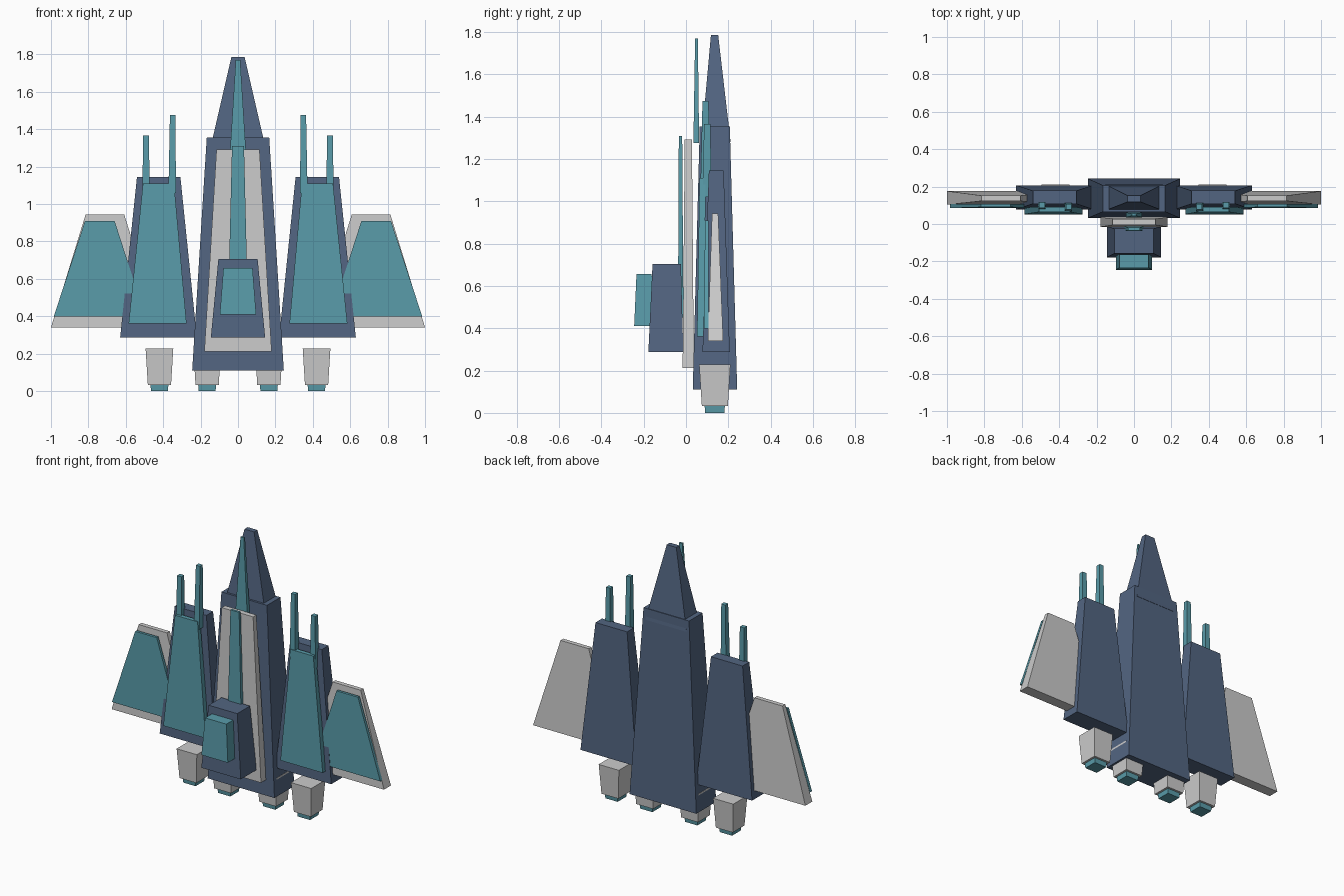
import bpy, bmesh


def material(name, rgb):
    m = bpy.data.materials.new(name)
    m.diffuse_color = (*rgb, 1)
    return m


BLUE = material("hull_blue", (0.085, 0.13, 0.22))
TEAL = material("panel_teal", (0.10, 0.33, 0.40))


def block(name, z, bottom, top, mat=None, mirror=False):
    """Tapered box; z = (low, high), bottom and top = (x0, x1, y0, y1)."""
    for side in ((1, -1) if mirror else (1,)):
        bm = bmesh.new()
        rings = []
        for h, (x0, x1, y0, y1) in zip(z, (bottom, top)):
            corners = ((x0, y0), (x1, y0), (x1, y1), (x0, y1))
            rings.append([bm.verts.new((side * x, y, h)) for x, y in corners])
        low, high = rings
        bm.faces.new(low[::-1])
        bm.faces.new(high)
        for i in range(4):
            j = (i + 1) % 4
            bm.faces.new((low[i], low[j], high[j], high[i]))
        bmesh.ops.recalc_face_normals(bm, faces=bm.faces)
        label = name + ("" if not mirror else "_right" if side > 0 else "_left")
        mesh = bpy.data.meshes.new(label)
        bm.to_mesh(mesh)
        bm.free()
        if mat:
            mesh.materials.append(mat)
        bpy.context.collection.objects.link(bpy.data.objects.new(label, mesh))


# Central hull and nose
block("hull", (0.11, 1.355), (-0.245, 0.245, 0.032, 0.242), (-0.167, 0.167, 0.065, 0.207), BLUE)
block("nose", (1.28, 1.787), (-0.152, 0.152, 0.072, 0.211), (-0.035, 0.035, 0.118, 0.152), BLUE)
block("nose_strip", (1.275, 1.77), (-0.043, 0.043, 0.035, 0.062), (-0.012, 0.012, 0.043, 0.056), TEAL)

# Layered front plate, spine and cockpit
block("front_plate", (0.212, 1.292), (-0.18, 0.18, -0.016, 0.037), (-0.115, 0.115, -0.006, 0.028))
block("front_spine", (0.45, 1.31), (-0.053, 0.053, -0.038, -0.012), (-0.032, 0.032, -0.034, -0.018), TEAL)
block("cockpit", (0.287, 0.705), (-0.145, 0.145, -0.178, -0.013), (-0.105, 0.105, -0.158, -0.024), BLUE)
block("canopy", (0.41, 0.657), (-0.097, 0.097, -0.245, -0.16), (-0.078, 0.078, -0.234, -0.162), TEAL)

# Side pods with panels and cannons
block("pod", (0.287, 1.145), (0.22, 0.63, 0.078, 0.207), (0.308, 0.54, 0.108, 0.178), BLUE, True)
block("pod_panel", (0.36, 1.11), (0.275, 0.585, 0.052, 0.088), (0.342, 0.508, 0.064, 0.092), TEAL, True)
block("inner_cannon", (1.06, 1.475), (0.332, 0.372, 0.068, 0.112), (0.334, 0.364, 0.078, 0.107), TEAL, True)
block("outer_cannon", (1.02, 1.365), (0.472, 0.512, 0.08, 0.121), (0.476, 0.507, 0.085, 0.115), TEAL, True)

# Wings with panels
block("wing", (0.34, 0.943), (0.42, 1.0, 0.103, 0.176), (0.608, 0.815, 0.123, 0.152), None, True)
block("wing_panel", (0.398, 0.91), (0.495, 0.985, 0.085, 0.107), (0.66, 0.818, 0.09, 0.107), TEAL, True)

# Engines and nozzles
for label, x in (("inner", 0.165), ("outer", 0.42)):
    block(label + "_engine", (0.032, 0.228), (x - 0.062, x + 0.062, 0.075, 0.198),
          (x - 0.074, x + 0.074, 0.062, 0.21), None, True)
    block(label + "_nozzle", (0.0, 0.045), (x - 0.045, x + 0.045, 0.091, 0.181),
          (x - 0.049, x + 0.049, 0.087, 0.185), TEAL, True)
